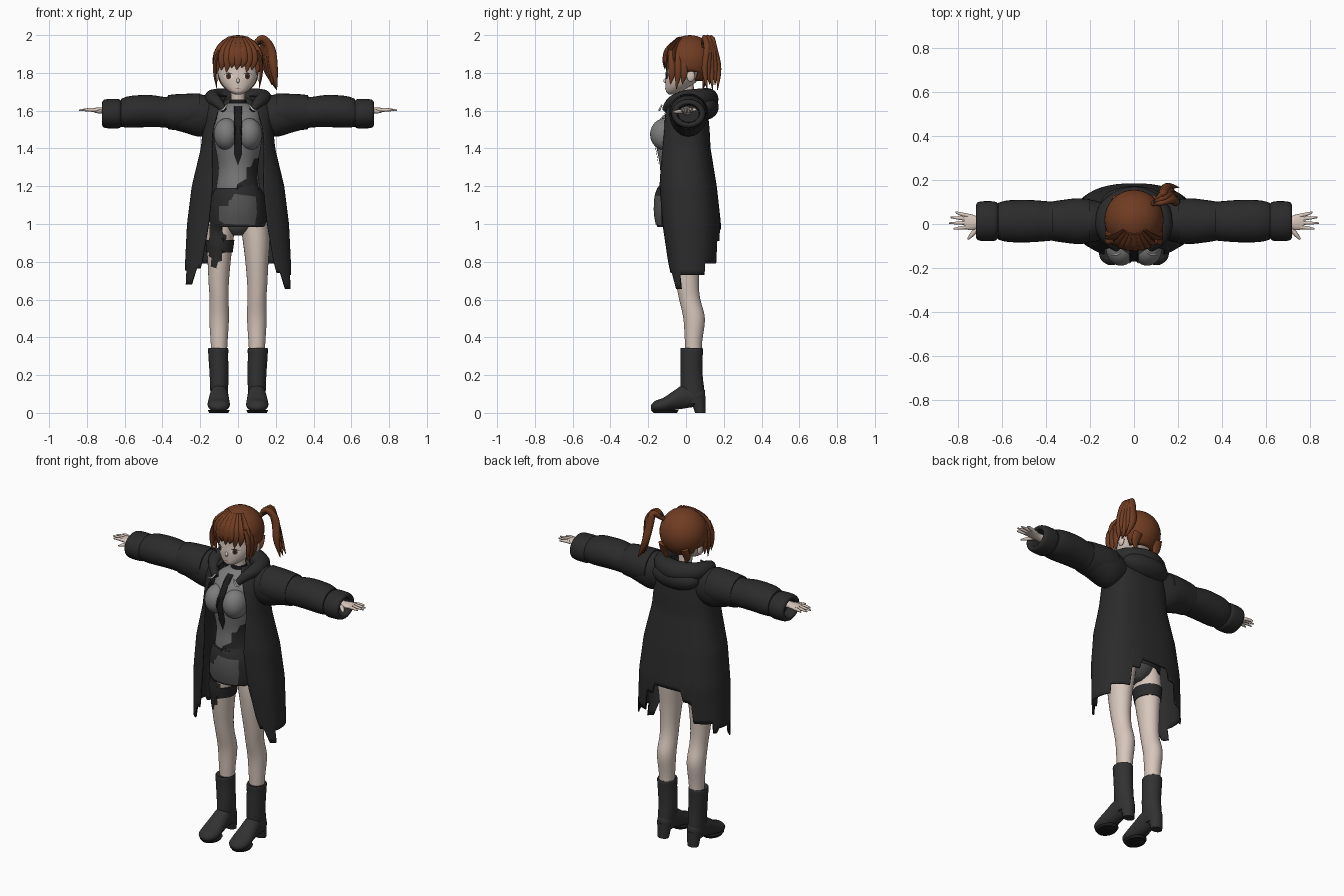
import bpy, bmesh, math
from mathutils import Vector
from mathutils.bvhtree import BVHTree

cube = bpy.data.objects.get("Cube")
if cube:
    bpy.data.objects.remove(cube, do_unlink=True)


def material(name, r, g, b):
    m = bpy.data.materials.new(name)
    m.use_nodes = True
    m.diffuse_color = (r, g, b, 1)
    node = next(n for n in m.node_tree.nodes if n.type == 'BSDF_PRINCIPLED')
    node.inputs["Base Color"].default_value = (r, g, b, 1)
    node.inputs["Roughness"].default_value = 0.8
    return m


COAT = material("charcoal cloth", .024, .024, .024)
BOOT = material("dark leather", .031, .031, .031)
BLACK = material("black", .012, .012, .013)
SHIRT = material("grey shirt", .2, .2, .2)
PATCH = material("dim grey patch", .09, .09, .09)
SKIN = material("pale skin", .68, .57, .5)
HAIR = material("auburn hair", .16, .045, .016)
IRIS = material("brown iris", .09, .03, .02)
WHITE = material("off white", .75, .73, .7)
LIPS = material("dusty rose", .4, .2, .17)
parts, trees = [], {}


def finish(name, bm, mat, flip=True):
    if flip:
        bmesh.ops.recalc_face_normals(bm, faces=bm.faces)
    trees[name] = BVHTree.FromBMesh(bm)
    mesh = bpy.data.meshes.new(name)
    bm.to_mesh(mesh)
    bm.free()
    mesh.materials.append(mat)
    ob = bpy.data.objects.new(name, mesh)
    bpy.context.collection.objects.link(ob)
    parts.append(ob)
    return ob


def smooth(rows, k=4):
    """Catmull-Rom resampling of rows of any length."""
    out = []
    for i in range(len(rows) - 1):
        a, b, c, d = (rows[min(max(j, 0), len(rows) - 1)] for j in range(i - 1, i + 3))
        for s in range(k):
            t = s / k
            out.append([q + .5 * t * (r - p + t * (2 * p - 5 * q + 4 * r - v + t * (3 * (q - r) + v - p)))
                        for p, q, r, v in zip(a, b, c, d)])
    return out + [list(rows[-1])]


def skin_rings(name, rings, mat, closed=True):
    bm = bmesh.new()
    vs = [[bm.verts.new(p) for p in ring] for ring in rings]
    n = len(vs[0])
    for a, b in zip(vs, vs[1:]):
        for i in range(n if closed else n - 1):
            j = (i + 1) % n
            bm.faces.new((a[i], a[j], b[j], b[i]))
    if closed:
        bm.faces.new(vs[0])
        bm.faces.new(vs[-1])
    return finish(name, bm, mat)


def loft(name, rows, mat, axis=2, n=28, k=4):
    """Rows are position on axis, two centre values, two radii."""
    rings = []
    for p, c1, c2, r1, r2 in smooth(rows, k):
        ring = []
        for i in range(n):
            a = math.tau * i / n
            co = [c1 + r1 * math.cos(a), c2 + r2 * math.sin(a)]
            co.insert(axis, p)
            ring.append(co)
        rings.append(ring)
    return skin_rings(name, rings, mat)


def tube(name, rows, mat, flat=1, ref=(0, 1, 0), n=10, k=4):
    """Rows are x, y, z, radius; flat squashes the radius along ref."""
    pts = smooth(rows, k)
    rings = []
    for i, (x, y, z, r) in enumerate(pts):
        t = Vector(pts[min(i + 1, len(pts) - 1)][:3]) - Vector(pts[max(i - 1, 0)][:3])
        side = t.cross(Vector(ref)).normalized()
        up = side.cross(t).normalized()
        r = max(r, .001)
        rings.append([Vector((x, y, z)) + side * r * math.cos(math.tau * j / n)
                      + up * r * flat * math.sin(math.tau * j / n) for j in range(n)])
    return skin_rings(name, rings, mat)


def ball(name, centre, radii, mat, keep=None):
    bm = bmesh.new()
    bmesh.ops.create_uvsphere(bm, u_segments=32, v_segments=20, radius=1)
    for v in bm.verts:
        v.co = Vector([c + r * q for c, r, q in zip(centre, radii, v.co)])
    if keep:
        bad = [f for f in bm.faces if not keep(f.calc_center_median())]
        bmesh.ops.delete(bm, geom=bad, context='FACES')
    return finish(name, bm, mat)


def decal(name, outline, targets, mat, lift=.004):
    """Thin plate laid on the front of the target parts."""
    bm = bmesh.new()
    bm.faces.new([bm.verts.new((x, 0, z)) for x, z in outline])
    bmesh.ops.triangulate(bm, faces=bm.faces[:])
    bmesh.ops.subdivide_edges(bm, edges=bm.edges[:], cuts=5, use_grid_fill=True)
    for v in bm.verts:
        hits = [trees[t].ray_cast(Vector((v.co.x, -1, v.co.z)), Vector((0, 1, 0)))[0] for t in targets]
        v.co.y = min([h.y for h in hits if h] or [-.03]) - lift
    bm.normal_update()
    bmesh.ops.reverse_faces(bm, faces=[f for f in bm.faces if f.normal.y > 0])
    finish(name, bm, mat, False)


# Head, neck and face
loft("head", [(1.685, 0, -.075, .014, .014), (1.7, 0, -.06, .045, .045), (1.73, 0, -.04, .078, .069),
              (1.77, 0, -.02, .1, .09), (1.82, 0, 0, .112, .106), (1.88, 0, .01, .115, .115),
              (1.95, 0, .02, .08, .09)], SKIN)
loft("neck", [(1.58, 0, .015, .045, .045), (1.65, 0, .01, .038, .038), (1.74, 0, 0, .04, .04)], SKIN)
loft("choker", [(1.625, 0, .012, .047, .047), (1.66, 0, .01, .043, .043)], BLACK, k=1)
tube("nose", [(0, -.102, 1.775, .004), (0, -.112, 1.757, .009), (0, -.102, 1.747, .003)], SKIN)
decal("mouth", [(-.016, 1.719), (0, 1.722), (.016, 1.719), (0, 1.715)], ["head"], LIPS, .002)
for s, side in ((1, "left"), (-1, "right")):
    def eye_shape(w, h, z=1.782):
        return [(s * .05 + w * math.cos(a * math.tau / 12), z + h * math.sin(a * math.tau / 12)) for a in range(12)]
    decal(side + "_eye_white", eye_shape(.025, .016), ["head"], WHITE, .002)
    decal(side + "_iris", eye_shape(.014, .016), ["head"], IRIS, .004)
    decal(side + "_pupil", eye_shape(.006, .008), ["head"], BLACK, .005)
    decal(side + "_lash", [(s * .022, 1.791), (s * .05, 1.803), (s * .08, 1.79), (s * .05, 1.797)],
          ["head"], BLACK, .006)
    ball(side + "_ear", (s * .113, .025, 1.785), (.012, .022, .032), SKIN)

# Hair cap, fringe, side locks and ponytail
cap = ball("hair_cap", (0, .02, 1.865), (.135, .136, .135), HAIR,
           lambda c: c.z > (1.86 if c.y < -.035 else 1.8 if c.y < .055 else 1.755))
solid = cap.modifiers.new("thickness", 'SOLIDIFY')
solid.thickness = .012


def scalp(x, z):
    return .02 - math.sqrt(max(.0184 - x * x - (z - 1.865) ** 2, .001))


for i in range(9):
    x = (i - 4) * .027
    tip = 1.815 + (.018 if i % 2 else 0) - .012 * abs(i - 4) / 2
    tube(f"fringe_lock_{i}", [(x * .4, scalp(x * .4, 1.985), 1.985, .012), (x * .85, scalp(x * .85, 1.925), 1.925, .024),
                              (x, scalp(x, 1.865), 1.865, .023), (x - .008, scalp(x, 1.85) + .004, tip, .002)],
         HAIR, .4)
for s, side in ((1, "left"), (-1, "right")):
    for j in range(3):
        y = -.075 + j * .032
        tube(f"{side}_side_lock_{j}", [(s * .1, y, 1.92, .012), (s * .12, y, 1.86, .02), (s * .122, y, 1.79, .017),
                                       (s * .112, y - .008, 1.74 - .025 * (j == 1), .002)], HAIR, .5, (1, 0, 0))
    tube(side + "_nape_lock", [(s * .07, .12, 1.81, .03), (s * .075, .1, 1.76, .025), (s * .06, .09, 1.71, .003)],
         HAIR, .5)
for j in range(5):
    d, e = (j - 2) * .009, (j % 2) * .025
    tube(f"ponytail_strand_{j}", [(.085, .09, 1.94, .012), (.125, .115 + d, 1.985 - e / 2, .017),
                                  (.155 - d, .13 + d, 1.93, .023), (.172 - d, .135 + d * 2, 1.82, .021),
                                  (.205 - e, .14 + d * 1.5, 1.71 + e, .002)], HAIR, .8)
ball("hair_tie", (.105, .1, 1.965), (.019, .019, .019), BLACK)

# Shirt, skirt and tie
loft("shirt", [(1.64, 0, .005, .05, .05), (1.6, 0, -.01, .11, .085), (1.54, 0, -.02, .125, .12),
               (1.47, 0, -.03, .13, .135), (1.4, 0, -.025, .12, .13), (1.3, 0, -.02, .105, .117),
               (1.2, 0, -.015, .115, .122), (1.1, 0, -.01, .13, .125)], SHIRT, n=36)
for s, side in ((1, "left"), (-1, "right")):
    ball(side + "_bust", (s * .06, -.11, 1.475), (.068, .08, .085), SHIRT)
loft("skirt", [(1.03, 0, -.01, .12, .12), (.985, 0, -.01, .15, .142), (1.06, 0, -.012, .152, .155),
               (1.14, 0, -.014, .142, .15), (1.19, 0, -.015, .12, .134)], COAT, n=36)
loft("shorts", [(.94, -.005, 0, .025, .05), (.98, 0, 0, .1, .09), (1.05, 0, 0, .13, .11)], PATCH)
body = ["shirt", "skirt", "left_bust", "right_bust"]
decal("torn_waist_panel", [(-.005, 1.15), (-.005, 1.21), (.045, 1.24), (.045, 1.3), (.075, 1.305), (.085, 1.345),
                           (.112, 1.35), (.1, 1.25), (.115, 1.15)], body, COAT)
decal("skirt_patch", [(-.1, 1.02), (-.1, 1.095), (-.05, 1.095), (-.05, 1.125), (-.02, 1.13), (-.02, 1.16),
                      (.095, 1.145), (.095, 1.11), (.06, 1.1), (.1, 1.06), (.09, .995), (-.07, 1)], body, PATCH)
decal("necktie", [(-.02, 1.625), (-.013, 1.59), (-.008, 1.5), (-.022, 1.37), (0, 1.31), (.022, 1.37), (.008, 1.5),
                  (.013, 1.59), (.02, 1.625)], body, BLACK, .007)

# Long open coat: height, half width, back depth, front depth, half opening
PROFILE = [(1.68, .085, .07, .07, .06), (1.665, .15, .09, .095, .08), (1.6, .185, .115, .12, .105),
           (1.5, .187, .125, .145, .135), (1.4, .197, .13, .155, .14), (1.2, .245, .163, .155, .135),
           (1, .27, .185, .14, .155), (.8, .28, .18, .115, .19), (.62, .285, .175, .085, .24)]


def profile_at(z):
    for a, b in zip(PROFILE, PROFILE[1:]):
        if z >= b[0]:
            t = min((a[0] - z) / (a[0] - b[0]), 1)
            return [p + (q - p) * t for p, q in zip(a, b)][1:]
    return PROFILE[-1][1:]


def hem(u):
    steps = ((.1, .97), (.2, .91), (.43, .79), (.78, .73), (.94, .655), (2, .74))
    return next(z for lim, z in steps if abs(u) < lim) + (.025 if u < -.5 else 0)


rings = []
for i in range(33):
    ring = []
    for j in range(85):
        u = j / 42 - 1
        z = 1.68 + (hem(u) - 1.68) * i / 32
        rx, back, front, w = profile_at(z)
        a = u * (math.pi - math.asin((w / rx) ** 1.25))
        sx, cy = math.sin(a), math.cos(a)
        ring.append((math.copysign(rx * abs(sx) ** .8, sx),
                     math.copysign((back if cy > 0 else front) * abs(cy) ** .8, cy), z))
    rings.append(ring)
coat = skin_rings("coat_body", rings, COAT, False)
coat.modifiers.new("thickness", 'SOLIDIFY').thickness = .008

# Folded hood with cords
half = [(.075, -.11, 1.605, .018), (.11, -.075, 1.645, .03), (.135, -.01, 1.665, .042), (.105, .07, 1.665, .052)]
tube("hood_roll", half + [(0, .112, 1.66, .06)] + [(-x, y, z, r) for x, y, z, r in half[::-1]], COAT, 1, (0, 0, 1), 16)
ball("hood_drape", (0, .095, 1.62), (.15, .078, .07), COAT)
for s, side in ((1, "left"), (-1, "right")):
    tube(side + "_hood_cord", [(s * .06, -.128, 1.63, .004), (s * .08, -.14, 1.605, .005),
                               (s * .105, -.14, 1.6, .003)], WHITE)

# Puffy sleeves and hands
for s, side in ((1, "left"), (-1, "right")):
    loft(side + "_sleeve", [(s * x, .013, z, ry, rz) for x, z, ry, rz in (
        (.11, 1.575, .075, .085), (.2, 1.575, .098, .112), (.28, 1.583, .097, .1), (.35, 1.59, .088, .088),
        (.39, 1.592, .09, .081), (.47, 1.598, .096, .085), (.57, 1.594, .095, .084), (.62, 1.588, .083, .074))],
         COAT, 0)
    loft(side + "_shoulder_flap", [(s * x, .013, 1.592, ry, rz) for x, ry, rz in (
        (.2, .1, .1), (.26, .104, .098), (.33, .096, .095), (.37, .09, .09))], COAT, 0)
    loft(side + "_cuff", [(s * x, .013, 1.584, ry, rz) for x, ry, rz in (
        (.615, .07, .06), (.628, .087, .076), (.66, .091, .078), (.7, .089, .076), (.717, .08, .067),
        (.712, .06, .05), (.66, .055, .045))], COAT, 0, k=3)
    loft(side + "_palm", [(s * .64, .005, 1.6, .028, .024), (s * .7, .005, 1.6, .026, .018),
                          (s * .74, .008, 1.603, .036, .014), (s * .775, .012, 1.603, .034, .01)], SKIN, 0)
    for name, y0, y1, tip in (("index", -.014, -.022, .822), ("middle", .005, .004, .842),
                              ("ring", .022, .03, .836), ("little", .038, .054, .812)):
        tube(f"{side}_{name}_finger", [(s * .755, y0, 1.603, .01), (s * .79, (y0 + y1) / 2, 1.605, .009),
                                       (s * tip, y1, 1.602, .004)], SKIN, .9)
    tube(side + "_thumb", [(s * .705, -.012, 1.598, .013), (s * .735, -.045, 1.595, .011),
                           (s * .757, -.07, 1.592, .004)], SKIN, .9, (0, 0, 1))

# Legs and heeled boots
for s, side in ((1, "left"), (-1, "right")):
    loft(side + "_leg", [(.3, s * .1, .04, .04, .042), (.38, s * .1, .04, .045, .046), (.5, s * .1, .043, .052, .057),
                         (.6, s * .1, .02, .05, .056), (.68, s * .102, .008, .053, .06), (.8, s * .1, 0, .061, .073),
                         (.92, s * .096, 0, .072, .086), (1.04, s * .08, 0, .075, .09)], SKIN)
    loft(side + "_boot_shaft", [(.05, s * .1, .05, .042, .048), (.12, s * .1, .035, .047, .062),
                                (.2, s * .1, .03, .05, .058), (.29, s * .104, .03, .052, .058),
                                (.34, s * .105, .03, .053, .06), (.338, s * .105, .03, .043, .048)], BOOT)
    loft(side + "_boot_foot", [(.1, s * .1, .09, .02, .03), (.07, s * .1, .09, .042, .052), (0, s * .1, .09, .048, .065),
                               (-.06, s * .101, .068, .054, .052), (-.12, s * .102, .043, .059, .037),
                               (-.165, s * .102, .035, .047, .028), (-.186, s * .102, .03, .015, .01)], BOOT, 1)
    loft(side + "_boot_heel", [(0, s * .1, .075, .033, .027), (.035, s * .1, .07, .037, .034),
                               (.09, s * .1, .06, .042, .044)], BOOT, k=1)
    loft(side + "_boot_sole", [(0, s * .102, -.11, .05, .062), (.014, s * .102, -.112, .058, .072)], BLACK, k=1)

# Torn thigh harness on the right leg
loft("thigh_strap", [(.85, -.098, 0, .07, .082), (.915, -.096, 0, .077, .091)], COAT, k=1)
decal("harness_flap", [(-.15, 1), (-.155, .83), (-.14, .82), (-.145, .775), (-.115, .765), (-.105, .8),
                       (-.085, .805), (-.09, .84), (-.07, .85), (-.06, .94), (-.08, .95), (-.085, 1)],
      ["right_leg", "thigh_strap", "skirt"], COAT)

# Soft shading with crisp edges
for ob in bpy.context.selected_objects:
    ob.select_set(False)
for ob in parts:
    ob.select_set(True)
bpy.context.view_layer.objects.active = parts[0]
bpy.ops.object.shade_smooth_by_angle(angle=math.radians(50))
